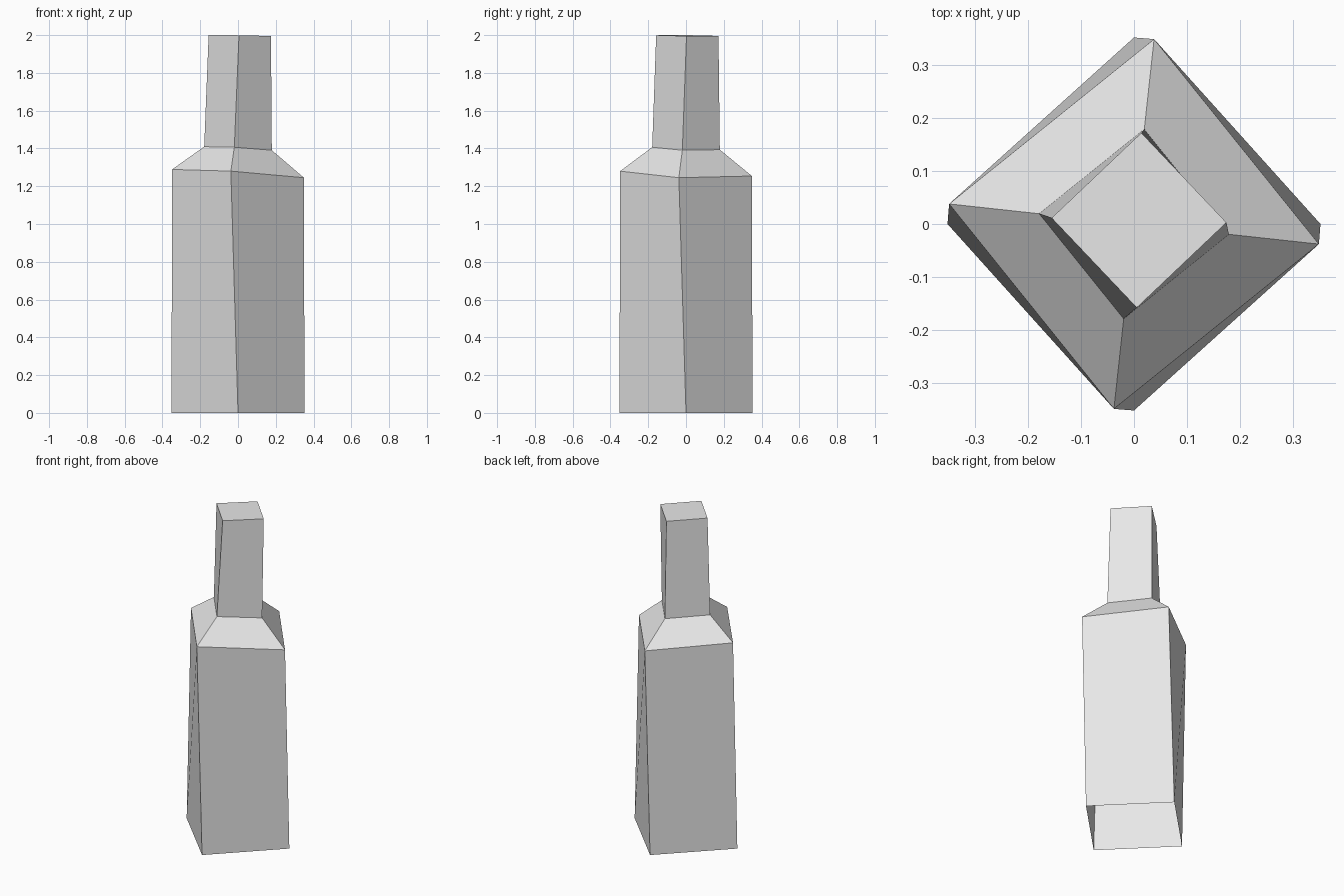
import bpy
import bmesh
from math import cos, sin, radians, pi

default = bpy.data.objects.get("Cube")
if default:
    bpy.data.objects.remove(default)


def make_material(name, color):
    mat = bpy.data.materials.new(name)
    mat.use_nodes = True
    mat.diffuse_color = color
    mat.node_tree.nodes["Principled BSDF"].inputs["Base Color"].default_value = color
    return mat


def add_ring(bm, radius, height, twist=0, center=(0, 0), slope=(0, 0)):
    """Four corners on the axes, twisted about z and tilted by slope."""
    ring = []
    for i in range(4):
        angle = i * pi / 2 + radians(twist)
        x, y = radius * cos(angle), radius * sin(angle)
        z = height + slope[0] * x + slope[1] * y
        ring.append(bm.verts.new((center[0] + x, center[1] + y, z)))
    return ring


bm = bmesh.new()
rings = [
    # open base
    add_ring(bm, radius=0.352, height=0),
    # top of the body, slightly twisted and tilted
    add_ring(bm, radius=0.351, height=1.267, twist=-6.2, slope=(-0.066, -0.03)),
    # foot of the neck
    add_ring(bm, radius=0.18, height=1.4, twist=-6.2, slope=(-0.056, -0.03)),
    # rim of the neck
    add_ring(bm, radius=0.165, height=1.9975, twist=-1.5,
             center=(0.0095, 0.007), slope=(-0.015, -0.01)),
]

# walls between neighbouring rings
for low, high in zip(rings, rings[1:]):
    for i in range(4):
        j = (i + 1) % 4
        bm.faces.new((low[i], low[j], high[j], high[i]))
# closed top
bm.faces.new(rings[-1])

mesh = bpy.data.meshes.new("bottle")
bm.to_mesh(mesh)
bm.free()
mesh.materials.append(make_material("light grey", (0.8, 0.8, 0.8, 1)))
bottle = bpy.data.objects.new("bottle", mesh)
bpy.context.collection.objects.link(bottle)
